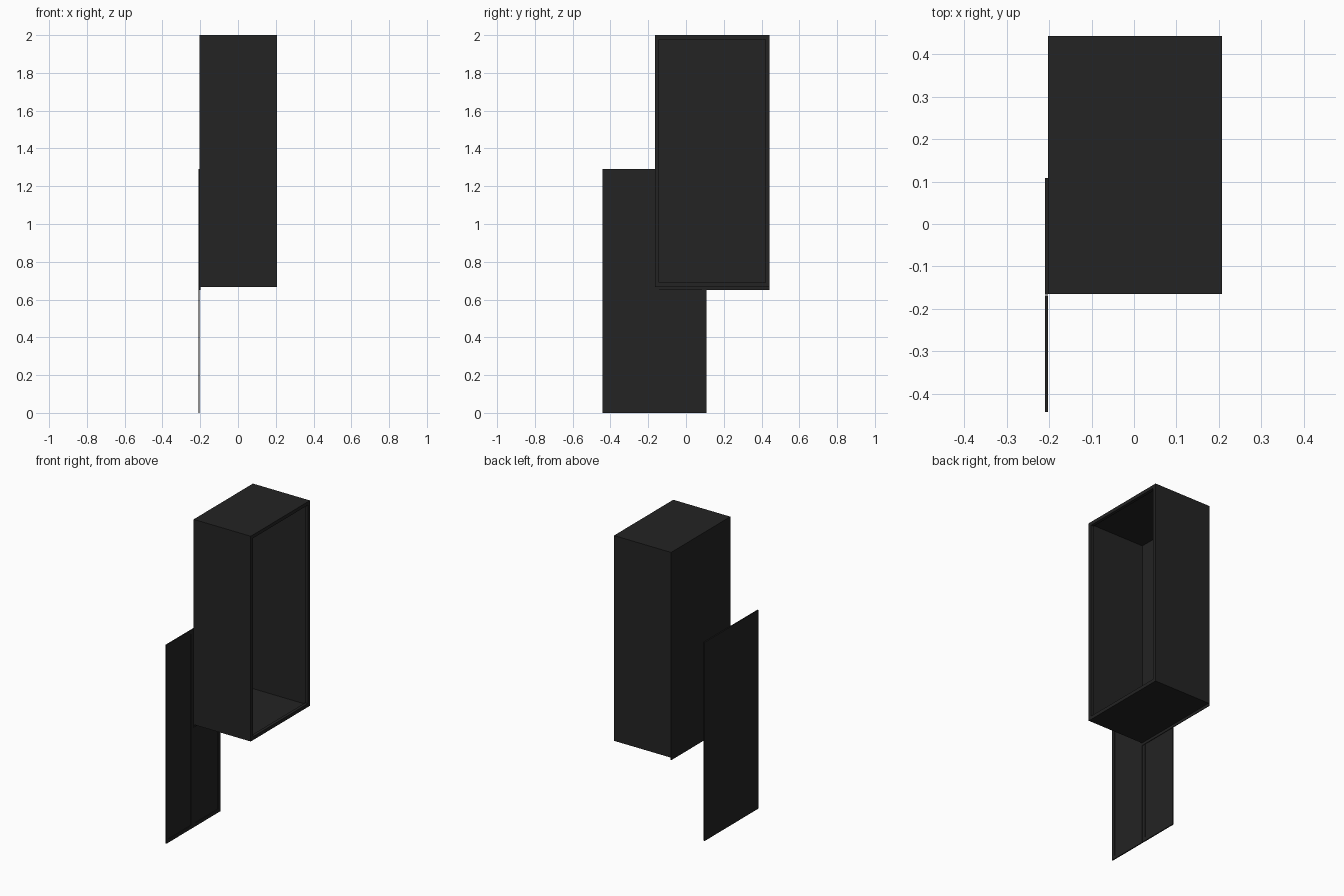
import bpy, bmesh

if "Cube" in bpy.data.objects:
    bpy.data.objects.remove(bpy.data.objects["Cube"])

black = bpy.data.materials.new("matte_black")
black.diffuse_color = (0.017, 0.017, 0.017, 1)
black.use_nodes = True
black.node_tree.nodes["Principled BSDF"].inputs["Base Color"].default_value = black.diffuse_color


def boxes(name, spans):
    """One object from a list of axis-aligned (x0,x1,y0,y1,z0,z1) sheets."""
    bm = bmesh.new()
    for x0, x1, y0, y1, z0, z1 in spans:
        r = bmesh.ops.create_cube(bm, size=1)
        for v in r["verts"]:
            v.co = ((x0 + x1) / 2 + v.co.x * (x1 - x0),
                    (y0 + y1) / 2 + v.co.y * (y1 - y0),
                    (z0 + z1) / 2 + v.co.z * (z1 - z0))
    me = bpy.data.meshes.new(name)
    bm.to_mesh(me)
    bm.free()
    me.materials.append(black)
    ob = bpy.data.objects.new(name, me)
    bpy.context.collection.objects.link(ob)
    return ob


def frame(x0, x1, y0, y1, z0, z1, w):
    """Four bars around a rectangle in the YZ plane."""
    return [(x0, x1, y0, y0 + w, z0, z1), (x0, x1, y1 - w, y1, z0, z1),
            (x0, x1, y0 + w, y1 - w, z0, z0 + w),
            (x0, x1, y0 + w, y1 - w, z1 - w, z1)]


T = 0.004                      # sheet thickness
X0, X1 = -0.203, 0.207         # cabinet extents
Y0, Y1 = -0.165, 0.443
Z0, Z1 = 0.667, 2.0

# Sheet-metal cabinet body, open towards +x
boxes("cabinet_shell", frame(X0, X1, Y0, Y1, Z0, Z1, T))
boxes("cabinet_back", [(X0, X0 + T, Y0 + T, Y1 - T, Z0 + T, Z1 - T)])

# Folded lip around the opening, with a short inward return
boxes("opening_lip", frame(X1 - T, X1, Y0 + T, Y1 - T, Z0 + T, Z1 - T, 0.018))
boxes("lip_return", frame(X1 - 0.02, X1 - T, Y0 + 0.019, Y1 - 0.019,
                          Z0 + 0.019, Z1 - 0.019, 0.003))

# Hanging flange under the back edge
boxes("bottom_flange", [(X0, X0 + T, Y0, Y1, 0.65, Z0)])

# Pair of flat door leaves beside the cabinet, with folded rims
PX0, PX1 = -0.21, -0.203
PY0, PYM, PY1 = -0.443, -0.167, 0.108
H = 1.29
for name, a, b in (("front_leaf", PY0, PYM - 0.001),
                   ("rear_leaf", PYM + 0.001, PY1)):
    boxes(name + "_sheet", [(PX0, PX0 + 0.003, a, b, 0, H)])
    boxes(name + "_rim", frame(PX0 + 0.003, PX1, a, b, 0, H, 0.022))
